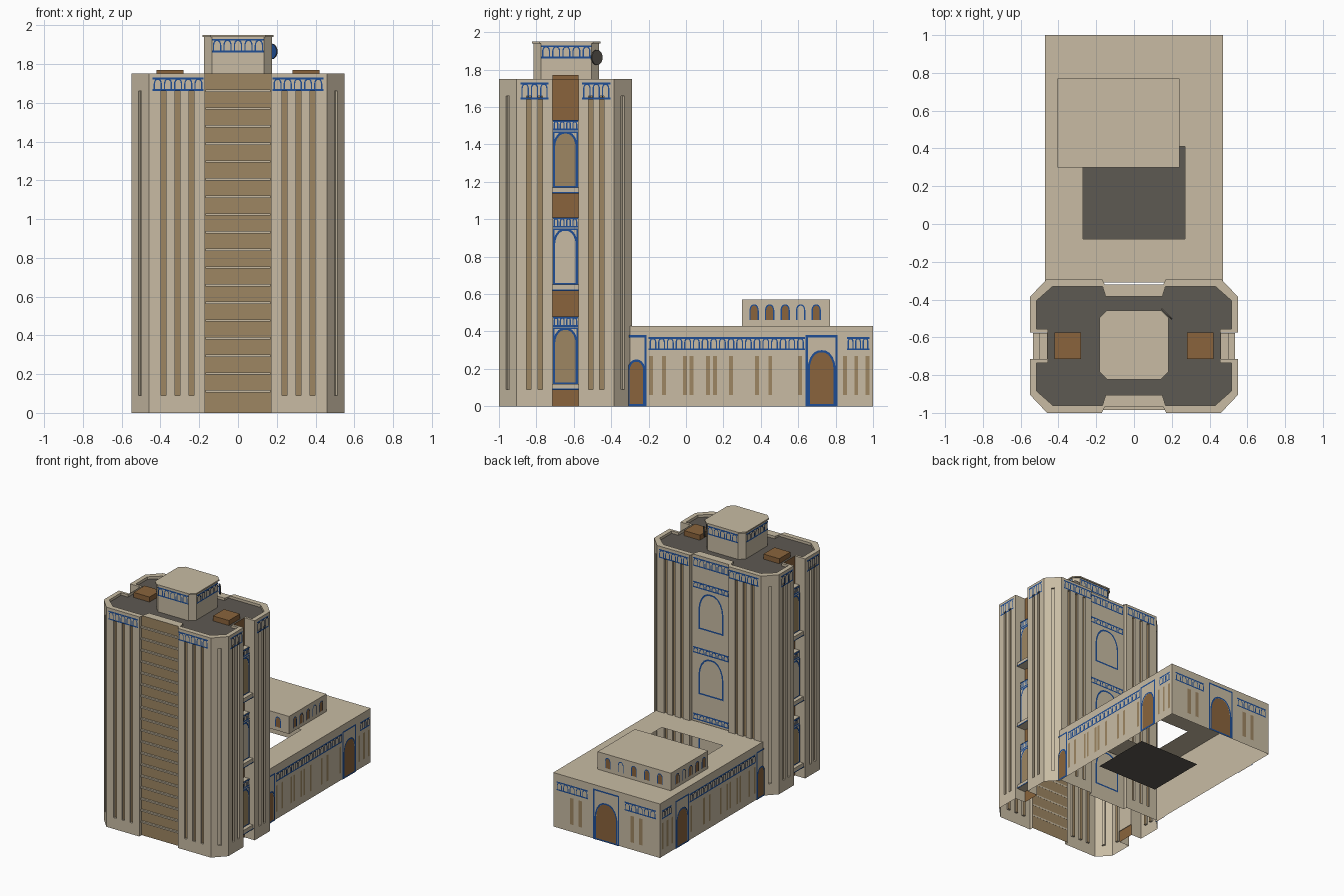
import bpy, bmesh, math
from mathutils import Vector

if "Cube" in bpy.data.objects:
    bpy.data.objects.remove(bpy.data.objects["Cube"])

# --- flat colours
COLOURS = [("stone", (.58, .50, .37)), ("tan panel", (.34, .24, .122)), ("door brown", (.254, .127, .045)),
           ("tile blue", (.013, .075, .30)), ("roof grey", (.11, .10, .085))]
MATS = []
for name, c in COLOURS:
    m = bpy.data.materials.new(name)
    m.diffuse_color = (*c, 1)
    m.use_nodes = True
    m.node_tree.nodes["Principled BSDF"].inputs["Base Color"].default_value = m.diffuse_color
    MATS.append(m)
STONE, TAN, BROWN, BLUE, GREY = range(5)


def finish(bm, name):
    me = bpy.data.meshes.new(name)
    bm.to_mesh(me)
    bm.free()
    for m in MATS:
        me.materials.append(m)
    ob = bpy.data.objects.new(name, me)
    bpy.context.collection.objects.link(ob)
    return ob


def poly(bm, pts, mat, n):
    """Face turned towards direction n."""
    f = bm.faces.new([bm.verts.new(p) for p in pts])
    f.normal_update()
    if f.normal.dot(Vector(n)) < 0:
        f.normal_flip()
    f.material_index = mat


def box(bm, x0, x1, y0, y1, z0, z1, mat):
    r = bmesh.ops.create_cube(bm, size=1)
    for v in r["verts"]:
        v.co = ((x0 + x1) / 2 + v.co.x * (x1 - x0), (y0 + y1) / 2 + v.co.y * (y1 - y0),
                (z0 + z1) / 2 + v.co.z * (z1 - z0))
    for f in {f for v in r["verts"] for f in v.link_faces}:
        f.material_index = mat


class Wall:
    """A vertical plane on which flat decoration is laid out in (u, z)."""
    def __init__(self, bm, origin, u, n):
        self.bm, self.o, self.u, self.n = bm, Vector((*origin, 0)), Vector((*u, 0)), Vector((*n, 0))

    def face(self, pts, mat, d=.004):
        poly(self.bm, [self.o + self.u * a + self.n * d + Vector((0, 0, z)) for a, z in pts], mat, self.n)

    def rect(self, u0, u1, z0, z1, mat, d=.004):
        self.face([(u0, z0), (u1, z0), (u1, z1), (u0, z1)], mat, d)

    def frame(self, u0, u1, z0, z1, t):
        for r in ((u0, u0 + t, z0, z1), (u1 - t, u1, z0, z1), (u0, u1, z1 - t, z1), (u0, u1, z0, z0 + t)):
            self.rect(*r, BLUE, .005)

    def arch(self, c, w, z0, z1, t, fill=None):
        def outline(hw, top):
            rise = min(hw * 1.3, (top - z0) * .6)
            side = [(hw * math.cos(a) ** .8, top - rise + rise * math.sin(a) ** 1.15)
                    for a in (0, .35, .7, 1.05, 1.35)]
            return ([(c + hw, z0)] + [(c + x, z) for x, z in side] + [(c, top)]
                    + [(c - x, z) for x, z in reversed(side)] + [(c - hw, z0)])
        a, b = outline(w / 2, z1), outline(w / 2 - t, z1 - t)
        for i in range(len(a) - 1):
            self.face([a[i], a[i + 1], b[i + 1], b[i]], BLUE, .006)
        if fill is not None:
            self.face(b, fill)

    def frieze(self, u0, u1, z0, z1, count):
        t = .010
        self.rect(u0, u1, z0, z0 + t, BLUE)
        self.rect(u0, u1, z1 - t, z1, BLUE)
        s = (u1 - u0) / count
        for i in range(count):
            self.arch(u0 + s * (i + .5), s * .8, z0 + t, z1 - t / 2, .007)

    def gate(self, c, w, top, frame_top):
        self.arch(c, w * .88, 0, top, .012, BROWN)
        self.frame(c - w / 2, c + w / 2, 0, frame_top, .012)


# --- tower shell, walls with sunken vertical grooves
CY, H, G0, G1 = -.645, 1.75, .09, 1.66
quarter = [(.17, .325), (.17, .355), (.46, .355), (.55, .26), (.55, .07), (.46, .07)]
inner_q = [(.15, .26), (.15, .315), (.43, .315), (.515, .24), (.515, .09), (.455, .09)]


def ring(q):
    pts = [(x, y) for x, y in q] + [(x, -y) for x, y in reversed(q)]
    pts += [(-x, -y) for x, y in q] + [(-x, y) for x, y in reversed(q)]
    return [Vector((x, y + CY, 0)) for x, y in pts]


outer, inner = ring(quarter), ring(inner_q)
Z = Vector((0, 0, 1))
bm = bmesh.new()


def span(a, b, z0, z1, n, mat=STONE):
    poly(bm, [a + Z * z0, b + Z * z0, b + Z * z1, a + Z * z1], mat, n)


for i, p in enumerate(outer):
    q = outer[(i + 1) % len(outer)]
    d = (q - p).normalized()
    n = Vector((-d.y, d.x, 0)) if d.cross(Z).dot((p + q) / 2 - Vector((0, CY, 0))) < 0 else d.cross(Z)
    mid, length = (p + q) / 2, (q - p).length
    # groove positions for this wall
    if abs(d.x) > .1 and abs(d.y) > .1:
        marks = [mid]
    elif abs(d.x) > .9 and .25 < length < .32:
        marks = [Vector((math.copysign(x, mid.x), p.y, 0)) for x in (.24, .312, .384)]
    elif abs(d.y) > .9 and .15 < length < .25:
        marks = [Vector((p.x, CY + math.copysign(y, mid.y - CY), 0)) for y in (.135, .195)]
    else:
        marks = []
    base = STONE
    if abs(mid.x) < .01 and mid.y < CY:
        base = TAN
    elif abs(mid.y - CY) < .01:
        base = BROWN
    if not marks:
        span(p, q, 0, H, n, base)
    else:
        span(p, q, 0, G0, n)
        span(p, q, G1, H, n)
        at = p
        for m in sorted(marks, key=lambda m: (m - p).length):
            a, b, back = m - d * .012, m + d * .012, n * -.015
            span(at, a, G0, G1, n)
            span(a + back, b + back, G0, G1, n, TAN if len(marks) > 1 else STONE)
            span(a, a + back, G0, G1, d)
            span(b, b + back, G0, G1, -d)
            for z, up in ((G0, Z), (G1, -Z)):
                poly(bm, [a + Z * z, b + Z * z, b + back + Z * z, a + back + Z * z], STONE, up)
            at = b
        span(at, q, G0, G1, n)
    # parapet coping and its inner face
    r, s = inner[i], inner[(i + 1) % len(inner)]
    poly(bm, [p + Z * H, q + Z * H, s + Z * H, r + Z * H], STONE, Z)
    span(r, s, H - .02, H, -n)
poly(bm, [v + Z * (H - .02) for v in inner], GREY, Z)
finish(bm, "tower_shell")

# --- horizontal slats on the front recess
bm = bmesh.new()
for i in range(18):
    z = 1.662 - i * .0912
    box(bm, -.168, .168, -.985, -.969, z - .006, z + .006, STONE)
finish(bm, "front_slats")

# --- side bays with balcony slabs, and arched panels on sides and back
bm = bmesh.new()
deco = bmesh.new()
back = Wall(deco, (0, -.32), (1, 0), (0, 1))
for z, fill in ((.12, TAN), (.65, STONE), (1.17, TAN)):
    for s in (-1, 1):
        a, b = sorted((s * .455, s * .50))
        box(bm, a, b, -.714, -.576, z, z + .36, STONE)
        a, b = sorted((s * .455, s * .535))
        box(bm, a, b, -.714, -.576, z - .03, z, STONE)
        w = Wall(deco, (s * .50, 0), (0, 1), (s, 0))
        w.arch(CY, .134, z, z + .30, .012, fill)
        w.frame(CY - .067, CY + .067, z, z + .30, .008)
        w.frieze(CY - .067, CY + .067, z + .305, z + .36, 4)
        Wall(deco, (s * .535, 0), (0, 1), (s, 0)).rect(-.714, -.576, z - .033, z - .025, BLUE)
    back.arch(0, .22, z, z + .30, .013)
    back.rect(-.11, .11, z, z + .012, BLUE)
    back.frieze(-.16, .16, z + .32, z + .37, 6)
finish(bm, "side_bays")

# --- tile friezes at the tower top
for s in (-1, 1):
    for n, y in ((-1, -1.0), (1, -.29)):
        w = Wall(deco, (0, y), (s, 0), (0, n))
        w.frieze(.178, .44, 1.66, 1.73, 5)
    w = Wall(deco, (s * .55, CY), (0, 1), (s, 0))
    w.frieze(.09, .24, 1.64, 1.73, 3)
    w.frieze(-.24, -.09, 1.64, 1.73, 3)
back.frieze(-.16, .16, 1.66, 1.73, 6)
finish(deco, "tower_tiles")

# --- roof boxes
bm = bmesh.new()
for a, b in ((.28, .42), (-.42, -.28)):
    box(bm, a, b, -.715, -.575, 1.73, 1.77, BROWN)
finish(bm, "roof_boxes")

# --- rooftop pavilion with chamfered corners
bm = bmesh.new()


def octagon(r, c):
    q = [(r, c - r), (r, r - c), (r - c, r), (c - r, r), (-r, r - c), (-r, c - r), (c - r, -r), (r - c, -r)]
    return [Vector((x, y + CY + .005, 0)) for x, y in q]


for r, z0, z1 in ((.175, 1.73, 1.94), (.183, 1.94, 1.95)):
    o = octagon(r, .04)
    for i, p in enumerate(o):
        q = o[(i + 1) % 8]
        span(p, q, z0, z1, (p + q) / 2 - Vector((0, CY, 0)))
    for z, n in ((z0, -Z), (z1, Z)):
        poly(bm, [v + Z * z for v in o], STONE, n)
for n in ((0, -1), (0, 1), (1, 0), (-1, 0)):
    Wall(bm, (n[0] * .175, CY + .005 + n[1] * .175), (-n[1], n[0]), n).frieze(-.135, .135, 1.86, 1.93, 5)
finish(bm, "roof_pavilion")

# --- round dish on the pavilion corner
bm = bmesh.new()
bmesh.ops.create_cone(bm, cap_ends=True, segments=20, radius1=.04, radius2=.04, depth=.008)
for f in bm.faces:
    f.material_index = BLUE if f.normal.z < -.5 else GREY
dish = finish(bm, "dish")
dish.rotation_euler = (math.pi / 2, 0, math.radians(135))
dish.location = (.173, -.477, 1.865)

# --- low wing: open shell with a courtyard opening in the roof
bm = bmesh.new()
X, Y0, Y1, T = .47, -.31, 1.0, .43
hx, h0, h1 = .27, -.08, .41
for x0, x1, y0, y1 in ((-X, X, Y0, h0), (-X, X, h1, Y1), (-X, -hx, h0, h1), (hx, X, h0, h1)):
    poly(bm, [(x0, y0, T), (x1, y0, T), (x1, y1, T), (x0, y1, T)], STONE, Z)
for s in (-1, 1):
    poly(bm, [(s * X, Y0, 0), (s * X, Y1, 0), (s * X, Y1, T), (s * X, Y0, T)], STONE, (s, 0, 0))
poly(bm, [(-X, Y1, 0), (X, Y1, 0), (X, Y1, T), (-X, Y1, T)], STONE, (0, 1, 0))
finish(bm, "wing_shell")

bm = bmesh.new()
poly(bm, [(-hx, h0, .1), (hx, h0, .1), (hx, h1, .1), (-hx, h1, .1)], GREY, Z)
finish(bm, "courtyard_floor")

# --- wing gates, friezes and tall narrow windows
bm = bmesh.new()
for s in (-1, 1):
    w = Wall(bm, (s * X, 0), (0, 1), (s, 0))
    w.gate(.725, .17, .30, .38)
    w.gate(-.265, .11, .25, .38)
    w.frieze(-.20, .635, .30, .37, 18)
    w.frieze(.86, .98, .30, .37, 3)
    for y in (-.187, -.118, -.005, .03, .118, .155, .24, .38, .45, .61, .85, .91, .97):
        w.rect(y - .01, y + .01, .06, .27, TAN)
    w = Wall(bm, (0, Y1), (s, 0), (0, 1))
    w.frieze(.16, .44, .30, .37, 5)
    for x in (.23, .305):
        w.rect(x - .016, x + .016, .06, .27, TAN)
w.gate(0, .23, .31, .40)
finish(bm, "wing_tiles_and_gates")

# --- raised hall on the wing roof, with arched windows
bm = bmesh.new()
box(bm, -.405, .24, .30, .77, T, .57, STONE)
for o, u, n, mid, step in (((.24, 0), (0, 1), (1, 0), .53, .083), ((-.405, 0), (0, 1), (-1, 0), .53, .083),
                           ((0, .77), (1, 0), (0, 1), -.083, .115), ((0, .30), (1, 0), (0, -1), -.083, .115)):
    w = Wall(bm, o, u, n)
    for i in range(-2, 3):
        w.arch(mid + i * step, .05, .46, .545, .007, STONE if i == 1 else BROWN)
finish(bm, "raised_hall")
